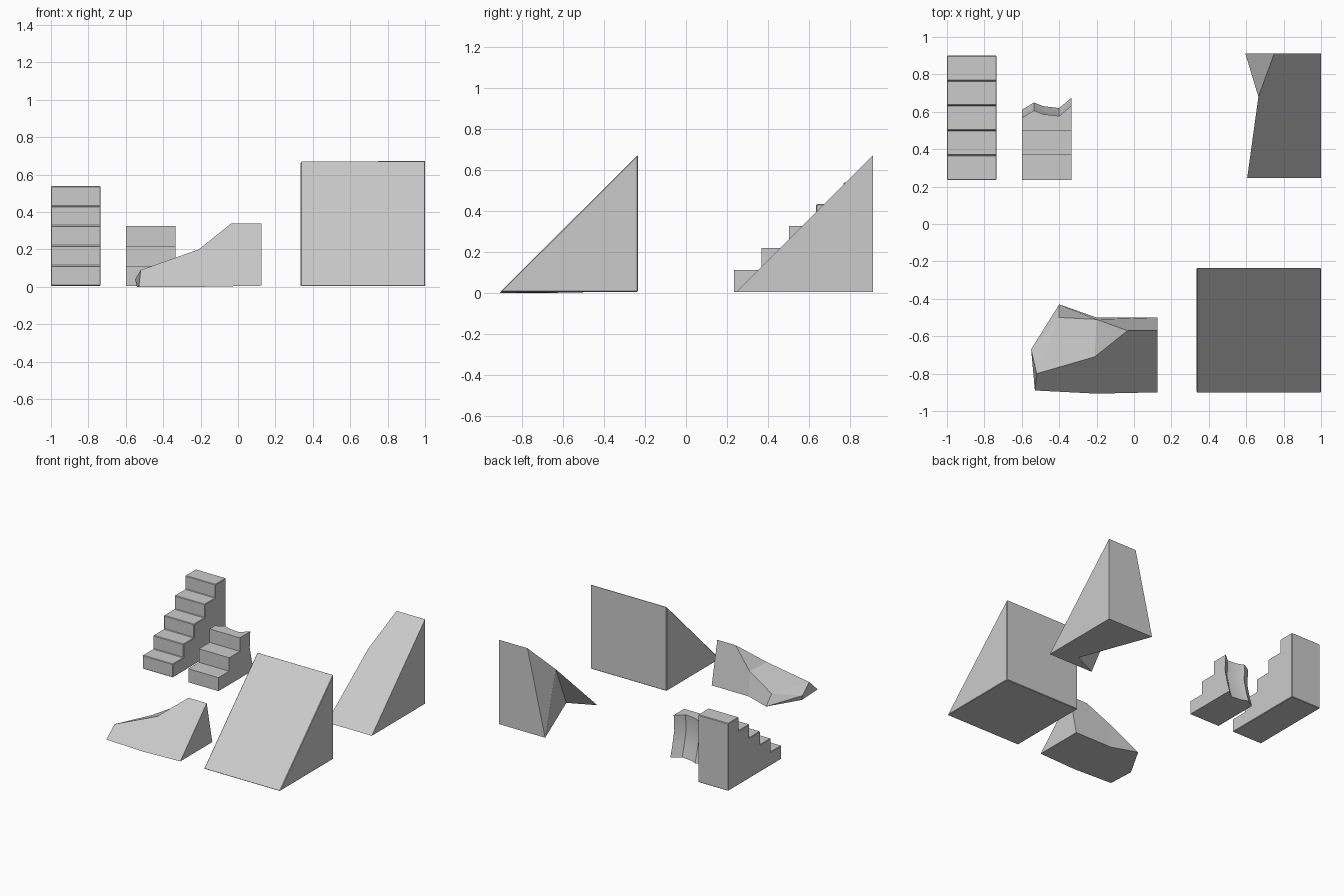
import bpy, bmesh
from math import radians

if "Cube" in bpy.data.objects:
    bpy.data.objects.remove(bpy.data.objects["Cube"])

BASE = 0.005


def build(name, verts, faces, bevel=0.0, smooth=None):
    mesh = bpy.data.meshes.new(name)
    mesh.from_pydata(verts, [], faces)
    bm = bmesh.new()
    bm.from_mesh(mesh)
    bmesh.ops.recalc_face_normals(bm, faces=bm.faces)
    bm.to_mesh(mesh)
    bm.free()
    ob = bpy.data.objects.new(name, mesh)
    bpy.context.collection.objects.link(ob)
    if bevel:
        mod = ob.modifiers.new("edge_bevel", 'BEVEL')
        mod.width = bevel
        mod.segments = 1
    if smooth:
        bpy.ops.object.select_all(action='DESELECT')
        bpy.context.view_layer.objects.active = ob
        ob.select_set(True)
        bpy.ops.object.shade_smooth_by_angle(angle=radians(smooth))
    return ob


def loft(name, sections, **kw):
    """Join (x, [(y, z), ...]) cross-sections and cap both ends."""
    n = len(sections[0][1])
    verts = [(x, y, z) for x, pts in sections for y, z in pts]
    faces = [list(range(n)), list(range((len(sections) - 1) * n, len(sections) * n))]
    for s in range(len(sections) - 1):
        for i in range(n):
            j = (i + 1) % n
            faces.append((s * n + i, s * n + j, (s + 1) * n + j, (s + 1) * n + i))
    return build(name, verts, faces, **kw)


def steps(count, y0=0.235, depth=0.133, rise=0.1068):
    """Front stair line, without the back end of the last tread."""
    pts = [(y0, BASE)]
    for i in range(count):
        pts.append((y0 + i * depth, BASE + (i + 1) * rise))
        if i < count - 1:
            pts.append((y0 + (i + 1) * depth, BASE + (i + 1) * rise))
    return pts


# Complete five-step stairs
profile = steps(5) + [(0.90, BASE + 5 * 0.1068), (0.90, BASE)]
loft("stairs", [(-1.0, profile), (-0.735, profile)], bevel=0.004)

# Broken three-step stairs with a wavy back
top = BASE + 3 * 0.1068
sections = []
for x, y in [(-0.60, 0.61), (-0.535, 0.65), (-0.485, 0.63), (-0.40, 0.62), (-0.335, 0.675)]:
    back = [(y - 0.043, top), (y - 0.05, 0.2), (y - 0.025, 0.09), (y, BASE)]
    sections.append((x, steps(3) + back))
loft("broken_stairs", sections, smooth=40)

# Complete ramp
wedge = [(-0.905, BASE), (-0.235, 0.672), (-0.235, BASE)]
loft("ramp", [(0.335, wedge), (1.0, wedge)], bevel=0.004)

# Ramp with its left side broken away, hollowed at the base
build("side_broken_ramp",
      [(1, 0.245, BASE), (1, 0.912, 0.672), (1, 0.912, BASE),
       (0.595, 0.912, BASE), (0.75, 0.912, 0.672), (0.665, 0.68, 0.44),
       (0.605, 0.245, BASE), (0.81, 0.34, BASE)],
      [(0, 1, 2), (1, 4, 3, 2), (0, 6, 5, 4, 1), (0, 2, 3, 7, 6),
       (3, 4, 5), (3, 5, 7), (5, 6, 7)])

# Ramp with its upper back corner broken away
build("top_broken_ramp",
      [(0.125, -0.90, 0.006), (-0.2, -0.907, 0), (-0.53, -0.89, 0),
       (-0.52, -0.80, 0.09), (-0.21, -0.71, 0.20), (-0.035, -0.57, 0.34),
       (0.125, -0.57, 0.34), (0.125, -0.50, 0.006), (-0.2, -0.51, 0.20),
       (-0.40, -0.50, 0.08), (-0.40, -0.43, 0.005), (-0.55, -0.67, 0.04),
       (-0.54, -0.68, 0), (-0.2, -0.50, 0.005)],
      [(0, 1, 2, 3, 4, 5, 6), (0, 6, 7), (6, 5, 8, 13, 7), (8, 9, 10, 13),
       (5, 4, 8), (4, 3, 9, 8), (3, 11, 9), (11, 10, 9),
       (2, 12, 11, 3), (11, 12, 10), (0, 7, 13, 10, 12, 2, 1)])
